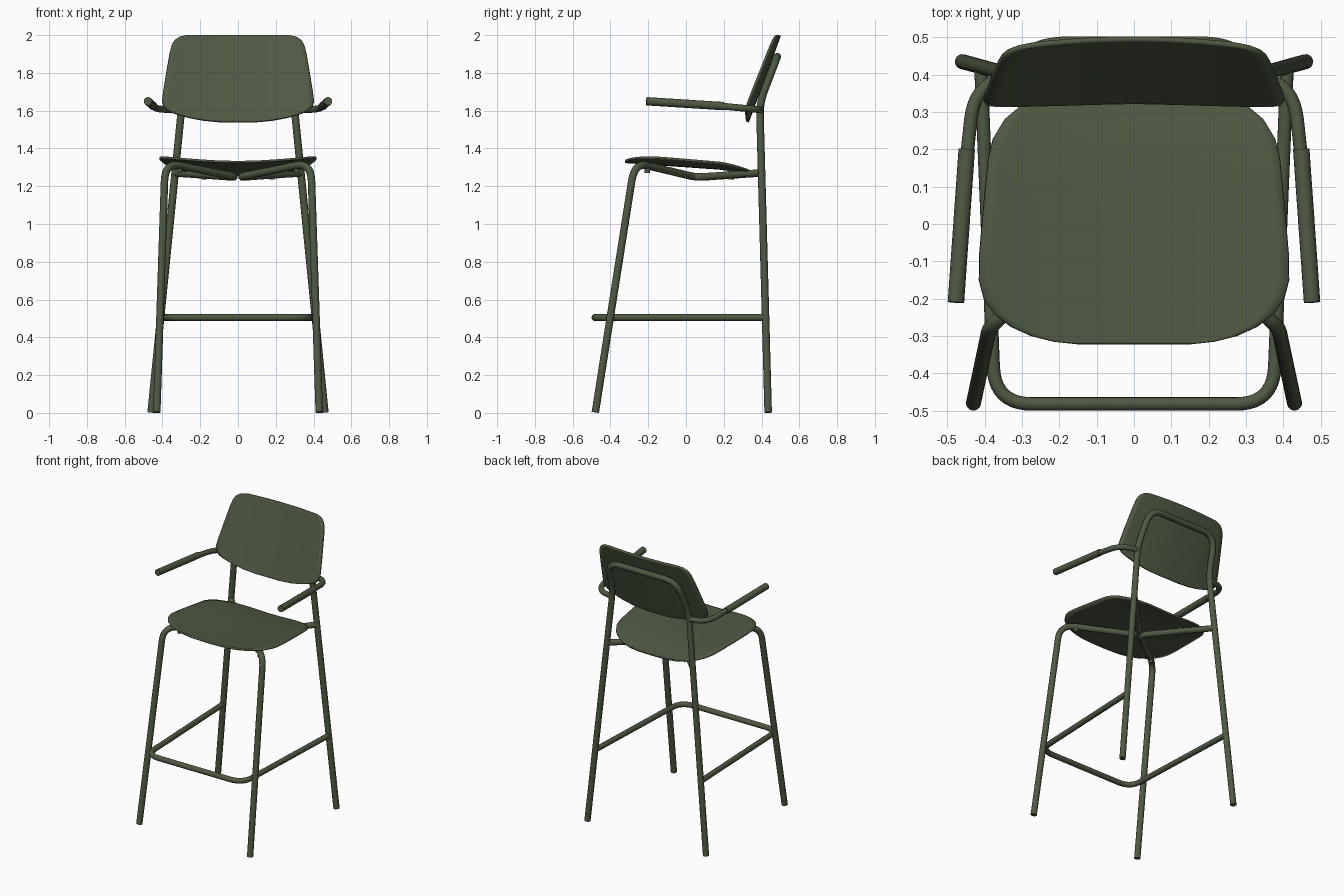
import bpy
from mathutils import Vector

cube = bpy.data.objects.get("Cube")
if cube:
    bpy.data.objects.remove(cube)

COLOUR = (0.076, 0.101, 0.056, 1)
green = bpy.data.materials.new("olive_green")
green.use_nodes = True
green.diffuse_color = COLOUR
bsdf = next(n for n in green.node_tree.nodes if n.type == 'BSDF_PRINCIPLED')
bsdf.inputs["Base Color"].default_value = COLOUR
bsdf.inputs["Roughness"].default_value = 0.6


def finish(obj):
    obj.data.materials.clear()
    obj.data.materials.append(green)
    bpy.ops.object.select_all(action='DESELECT')
    obj.select_set(True)
    bpy.context.view_layer.objects.active = obj
    bpy.ops.object.shade_smooth_by_angle()


def rounded(points, bends, steps=10):
    """Path through the corner points, each inner corner eased by its bend length."""
    pts = [Vector(p) for p in points]
    path = [pts[0]]
    for a, b, c, bend in zip(pts, pts[1:], pts[2:], bends):
        p = b + (a - b).normalized() * bend
        q = b + (c - b).normalized() * bend
        for i in range(steps + 1):
            t = i / steps
            path.append(p * (1 - t) ** 2 + b * 2 * t * (1 - t) + q * t * t)
    return path + [pts[-1]]


def tube(name, points, bends=(), radius=0.02):
    path = rounded(points, bends)
    curve = bpy.data.curves.new(name, 'CURVE')
    curve.dimensions = '3D'
    curve.bevel_depth = radius
    curve.bevel_resolution = 6
    curve.use_fill_caps = True
    spline = curve.splines.new('POLY')
    spline.points.add(len(path) - 1)
    for sp, p in zip(spline.points, path):
        sp.co = (*p, 1)
    temp = bpy.data.objects.new(name + "_path", curve)
    bpy.context.collection.objects.link(temp)
    mesh = bpy.data.meshes.new_from_object(
        temp.evaluated_get(bpy.context.evaluated_depsgraph_get()))
    bpy.data.objects.remove(temp)
    obj = bpy.data.objects.new(name, mesh)
    bpy.context.collection.objects.link(obj)
    finish(obj)


def mirrored(points):
    return points + [(-x, y, z) for x, y, z in reversed(points)]


def shell(name, rows, place, thickness, columns=24):
    """Curved sheet: each row is (position, half width), placed in space by a rule."""
    verts = [place(width * (2 * c / columns - 1), pos)
             for pos, width in rows for c in range(columns + 1)]
    n = columns + 1
    faces = [(r * n + c, r * n + c + 1, (r + 1) * n + c + 1, (r + 1) * n + c)
             for r in range(len(rows) - 1) for c in range(columns)]
    mesh = bpy.data.meshes.new(name)
    mesh.from_pydata(verts, [], faces)
    obj = bpy.data.objects.new(name, mesh)
    bpy.context.collection.objects.link(obj)
    solid = obj.modifiers.new("thickness", 'SOLIDIFY')
    solid.thickness = thickness
    solid.offset = 0
    finish(obj)


# Dished seat, sloping down to the back
seat_rows = [(-0.322, 0.15), (-0.315, 0.215), (-0.30, 0.275), (-0.275, 0.33),
             (-0.24, 0.375), (-0.20, 0.402), (-0.15, 0.415), (-0.08, 0.414),
             (0.05, 0.403), (0.18, 0.39), (0.23, 0.377), (0.28, 0.347),
             (0.32, 0.30), (0.35, 0.24), (0.365, 0.18), (0.37, 0.13)]
shell("seat", seat_rows,
      lambda x, y: (x, y, 1.306 - 0.07 * y - 0.12 * max(y - 0.2, 0) + 0.2 * x * x),
      0.012)

# Leaning backrest, wrapped forward at the sides
back_rows = [(1.54, 0.09), (1.548, 0.18), (1.563, 0.26), (1.583, 0.33),
             (1.60, 0.37), (1.62, 0.393), (1.65, 0.402), (1.70, 0.396),
             (1.80, 0.38), (1.90, 0.363), (1.945, 0.352), (1.972, 0.337),
             (1.99, 0.31), (1.998, 0.27)]
shell("backrest", back_rows,
      lambda x, z: (x, 0.327 + 0.37 * (z - 1.54) - 0.22 * x * x, z), 0.013)

# Rear legs and back hoop in one bent tube
tube("rear_legs_and_back_hoop",
     mirrored([(0.46, 0.435, 0.002), (0.296, 0.39, 1.64), (0.265, 0.483, 1.885)]),
     [0.07, 0.1, 0.1, 0.07])

# Footrest running round the front from the rear legs
tube("footrest", mirrored([(0.41, 0.42, 0.505), (0.373, -0.482, 0.505)]),
     [0.1, 0.1], 0.018)

for side, s in (("left", 1), ("right", -1)):
    # Front leg bending under the seat to the middle and out to the rear leg
    tube(side + "_front_leg",
         [(s * 0.43, -0.48, 0.003), (s * 0.386, -0.272, 1.325),
          (0, 0.055, 1.247), (s * 0.33, 0.395, 1.27)], [0.1, 0.06])
    # Armrest tube with a thicker sleeve
    tube(side + "_arm_tube",
         [(s * 0.30, 0.395, 1.605), (s * 0.425, 0.39, 1.605),
          (s * 0.448, 0.18, 1.625)], [0.11], 0.018)
    tube(side + "_arm_sleeve",
         [(s * 0.448, 0.2, 1.624), (s * 0.477, -0.21, 1.65)], radius=0.022)
    # Seat fixing studs
    for name, x, y, z in (("front", 0.31, -0.205, 1.27), ("rear", 0.18, 0.24, 1.235)):
        tube(f"{side}_{name}_stud",
             [(s * x, y, z), (s * x, y, z + 0.055)], radius=0.014)
